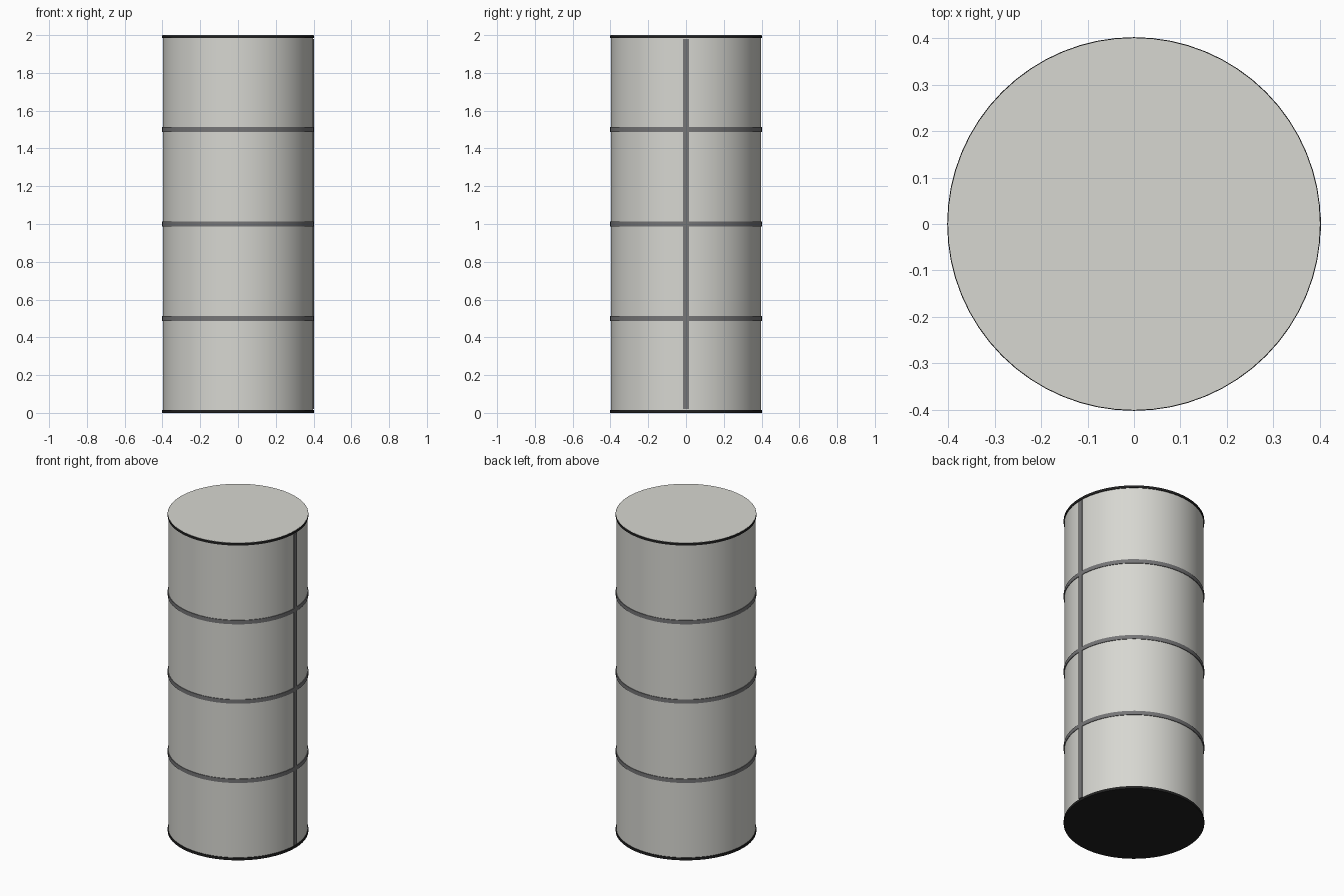
import bpy
import math

if "Cube" in bpy.data.objects:
    bpy.data.objects.remove(bpy.data.objects["Cube"], do_unlink=True)


def material(name, color):
    mat = bpy.data.materials.new(name)
    mat.use_nodes = True
    mat.diffuse_color = (*color, 1)
    mat.node_tree.nodes["Principled BSDF"].inputs["Base Color"].default_value = (*color, 1)
    return mat


pale = material("pale_grey", (0.68, 0.68, 0.64))
steel = material("seam_grey", (0.18, 0.18, 0.185))
black = material("rim_black", (0.015, 0.015, 0.015))


def drum(name, radius, bottom, top, mat):
    bpy.ops.mesh.primitive_cylinder_add(
        vertices=64, radius=radius, depth=top - bottom,
        location=(0, 0, (bottom + top) / 2))
    obj = bpy.context.object
    obj.name = name
    obj.data.materials.append(mat)
    bpy.ops.object.shade_smooth_by_angle(angle=math.radians(35))
    return obj


# Main shell, its top lid showing above the rim
drum("body", 0.398, 0.002, 2.0, pale)

# Dark rims at both ends
drum("bottom_rim", 0.402, 0, 0.016, black)
drum("top_rim", 0.402, 1.984, 1.999, black)
drum("top_lid", 0.4, 1.99, 2.0, pale)

# Horizontal joint bands
for i, height in enumerate((0.5, 1.0, 1.5)):
    drum(f"joint_band_{i + 1}", 0.402, height - 0.0125, height + 0.0125, steel)

# Vertical weld seam on the +x side
bpy.ops.mesh.primitive_cube_add(size=1, location=(0.395, 0, 1))
seam = bpy.context.object
seam.name = "vertical_seam"
seam.scale = (0.014, 0.03, 1.96)
bpy.ops.object.transform_apply(location=False, rotation=False, scale=True)
seam.data.materials.append(steel)
